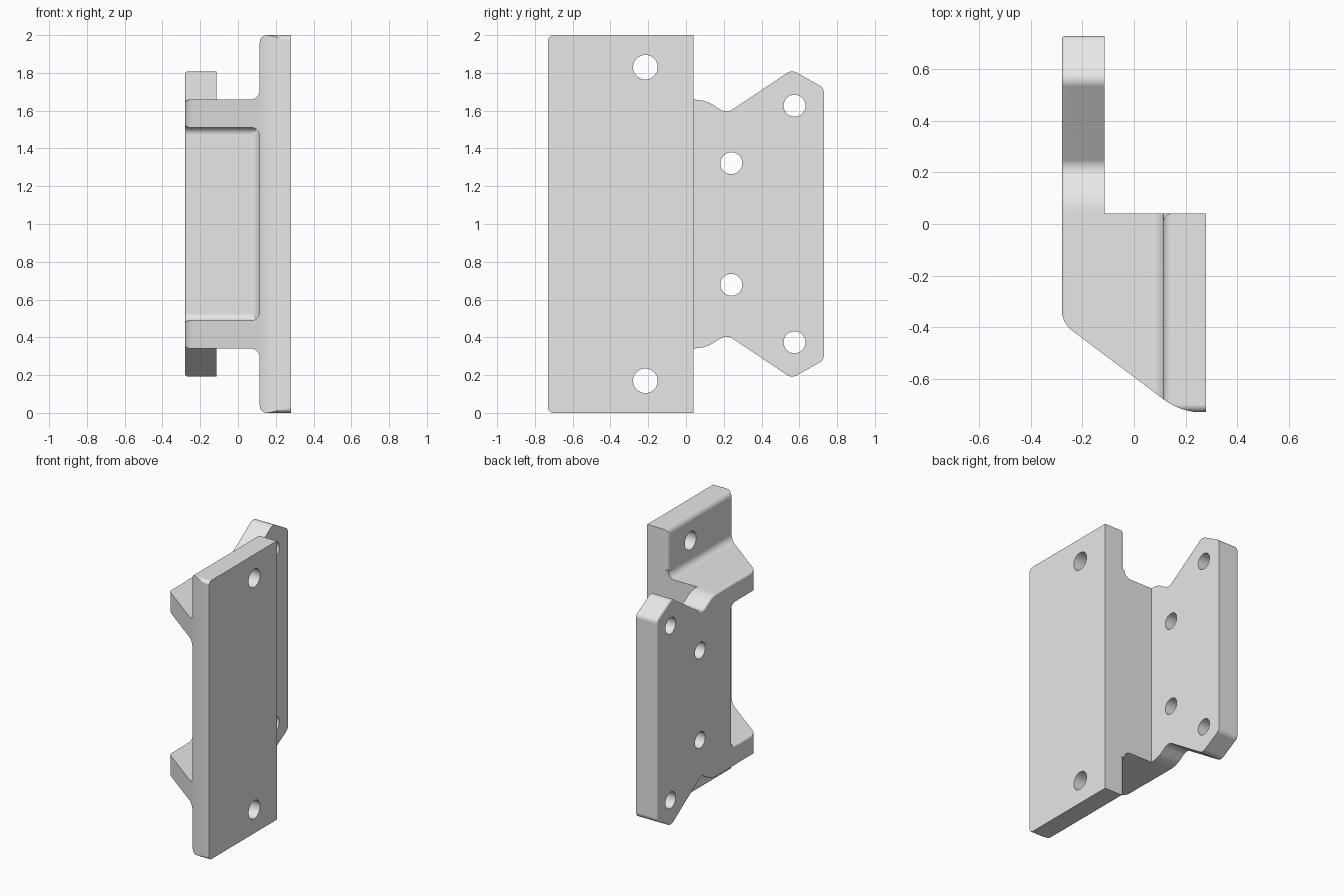
import bpy, bmesh, math
from mathutils import Vector

cube = bpy.data.objects.get("Cube")
if cube:
    bpy.data.objects.remove(cube, do_unlink=True)

grey = bpy.data.materials.new("plain_grey")
grey.use_nodes = True
grey.diffuse_color = (0.8, 0.8, 0.8, 1)
grey.node_tree.nodes["Principled BSDF"].inputs["Base Color"].default_value = (0.8, 0.8, 0.8, 1)


def rounded(corners, steps=8):
    """Turn (a, b, radius) corners into an outline with true arcs."""
    out = []
    for i, (a, b, r) in enumerate(corners):
        p = Vector((a, b))
        if r == 0:
            out.append(p)
            continue
        u = (Vector(corners[i - 1][:2]) - p).normalized()
        v = (Vector(corners[(i + 1) % len(corners)][:2]) - p).normalized()
        half = math.acos(max(-1, min(1, u.dot(v)))) / 2
        centre = p + (u + v).normalized() * (r / math.sin(half))
        reach = r / math.tan(half)
        start, end = p + u * reach - centre, p + v * reach - centre
        a0 = math.atan2(start.y, start.x)
        turn = math.atan2(end.y, end.x) - a0
        turn = (turn + math.pi) % (2 * math.pi) - math.pi
        for k in range(steps + 1):
            t = a0 + turn * k / steps
            out.append(centre + Vector((math.cos(t), math.sin(t))) * r)
    return out


def mirrored(upper):
    """Complete an upper half profile by reflecting it about mid height."""
    return upper + [(a, 2 - b, r) for a, b, r in reversed(upper)]


def prism(name, axis, corners, lo, hi, edge=0):
    """Extrude a profile along an axis, optionally rounding the low cap."""
    bm = bmesh.new()
    outline = rounded(corners)

    def ring(d):
        made = []
        for p in outline:
            co = [p.x, p.y]
            co.insert(axis, d)
            made.append(bm.verts.new(co))
        return made

    low, high = ring(lo), ring(hi)
    cap = bm.faces.new(low)
    bm.faces.new(high[::-1])
    n = len(low)
    for i in range(n):
        j = (i + 1) % n
        bm.faces.new((low[j], low[i], high[i], high[j]))
    bmesh.ops.recalc_face_normals(bm, faces=bm.faces)
    if edge:
        bmesh.ops.bevel(bm, geom=list(cap.edges), offset=edge, segments=4,
                        profile=0.5, affect='EDGES', clamp_overlap=False)
    mesh = bpy.data.meshes.new(name)
    bm.to_mesh(mesh)
    bm.free()
    mesh.materials.append(grey)
    obj = bpy.data.objects.new(name, mesh)
    bpy.context.collection.objects.link(obj)
    return obj


def activate(obj):
    bpy.ops.object.select_all(action='DESELECT')
    obj.select_set(True)
    bpy.context.view_layer.objects.active = obj


def combine(obj, tool, operation):
    mod = obj.modifiers.new("shape", 'BOOLEAN')
    mod.operation, mod.solver, mod.object = operation, 'EXACT', tool
    activate(obj)
    bpy.ops.object.modifier_apply(modifier=mod.name)
    bpy.data.objects.remove(tool, do_unlink=True)


def drill(obj, y, z, radius):
    bpy.ops.mesh.primitive_cylinder_add(vertices=40, radius=radius, depth=2,
                                        location=(0, y, z), rotation=(0, math.pi / 2, 0))
    combine(obj, bpy.context.object, 'DIFFERENCE')


TOP, RIB, WALL, FACE = 1.658, 1.512, -0.12, 0.115

# Front plate with two ribs, shaped by its plan and side outlines
body = prism("plate_and_ribs", 1, mirrored([
    (0.28, 2.001, 0), (FACE, 2.001, 0.04), (FACE, TOP, 0.05),
    (-0.281, TOP, 0.02), (-0.281, RIB, 0.02), (FACE, RIB, 0.05)]), -0.8, 0.1)
plan = prism("plan_cutter", 2, [
    (0.4, 0.04, 0), (0.4, -0.731, 0), (0.183, -0.731, 0.25),
    (-0.28, -0.383, 0.1), (-0.28, 0.04, 0)], -0.1, 2.1)
combine(body, plan, 'INTERSECT')
side = prism("side_cutter", 0, mirrored([(0.2, 2, 0), (-0.73, 2, 0.03)]), -0.5, 0.5)
combine(body, side, 'INTERSECT')

# Rounded rear corners of the plate beyond the ribs
for lo, hi in ((1.71, 2.1), (-0.1, 0.29)):
    tool = prism("corner_cutter", 2, [
        (0.09, 0.06, 0), (0.09, 0.0, 0), (FACE, 0.0, 0),
        (FACE, 0.04, 0.03), (0.155, 0.04, 0), (0.155, 0.06, 0)], lo, hi)
    combine(body, tool, 'DIFFERENCE')
for z in (0.17, 1.83):
    drill(body, -0.215, z, 0.065)

# Rear plate with notched ends
pocket = [(-0.2, TOP, 0), (-0.2, RIB, 0), (WALL, RIB, 0.04)]
rear = prism("rear_plate", 0, mirrored([
    (0.73, 1.72, 0.04), (0.56, 1.816, 0.05), (0.215, 1.585, 0.06),
    (0.1, TOP, 0.18)] + pocket), -0.28, -0.115, edge=0.015)
for y, z in ((0.575, 1.626), (0.24, 1.322)):
    drill(rear, y, z, 0.058)
    drill(rear, y, 2 - z, 0.058)

# Cross wall joining both plates, with its corner fillet
wall = prism("cross_wall", 0, mirrored([(0.04, TOP, 0)] + pocket), -0.2, 0.2)
fillet = prism("wall_fillet", 2, [
    (0.2, 0, 0), (0, 0, 0), (0, WALL, 0), (FACE, WALL, 0.05),
    (FACE, -0.25, 0), (0.2, -0.25, 0)], 0.4, 1.6)

# Smooth arcs with crisp edges
for obj in (body, rear, wall, fillet):
    obj.data.materials.clear()
    obj.data.materials.append(grey)
    for face in obj.data.polygons:
        face.material_index = 0
    activate(obj)
    bpy.ops.object.shade_smooth_by_angle(angle=math.radians(30))
    mod = obj.modifiers.new("even_shading", 'WEIGHTED_NORMAL')
    mod.keep_sharp = True
